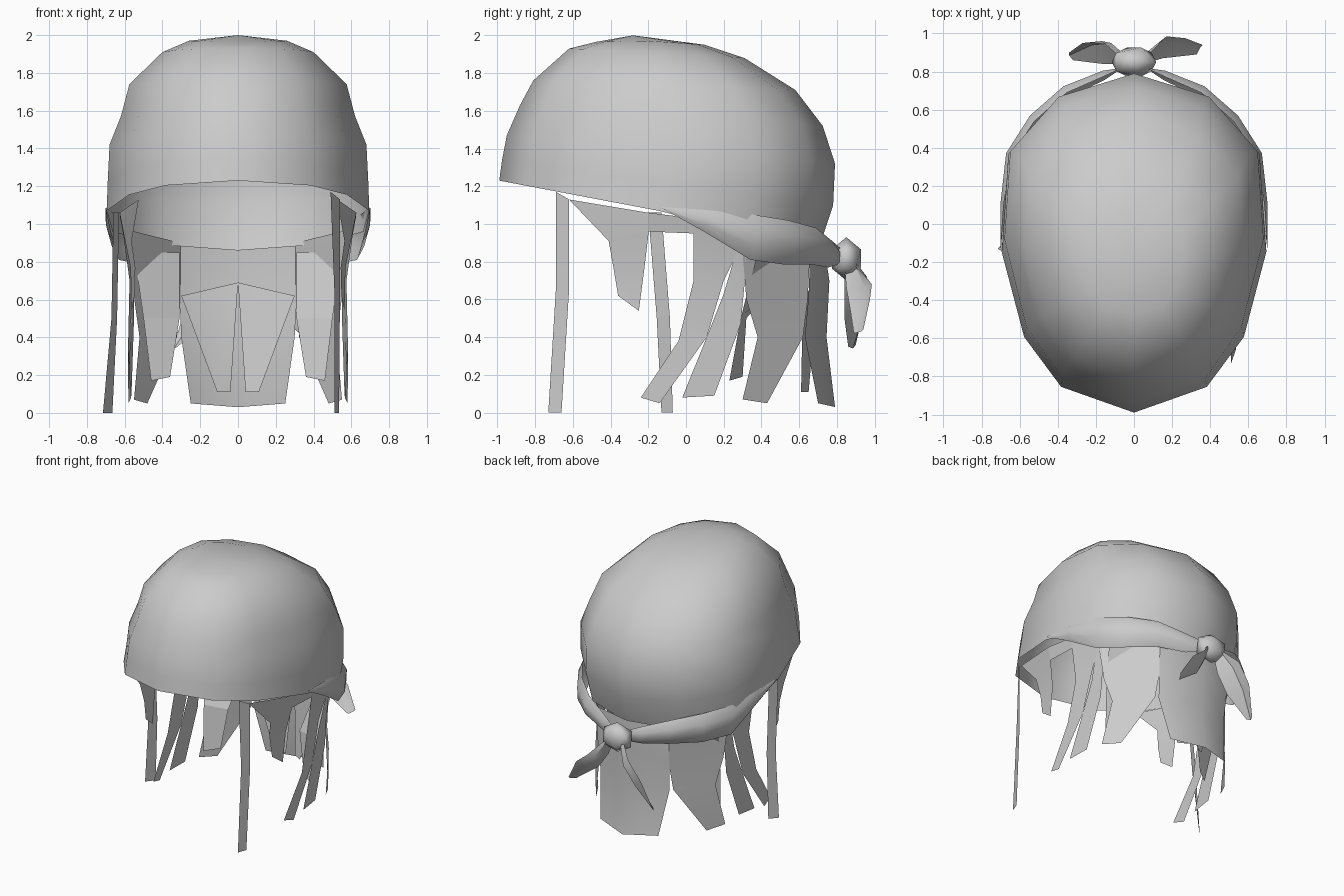
import bpy, bmesh, math
from mathutils import Vector


def make(name, verts, faces, mirror=False, angle=50):
    me = bpy.data.meshes.new(name)
    me.from_pydata(verts, [], faces)
    bm = bmesh.new()
    bm.from_mesh(me)
    bmesh.ops.remove_doubles(bm, verts=bm.verts, dist=0.0005)
    bmesh.ops.recalc_face_normals(bm, faces=bm.faces)
    bm.to_mesh(me)
    bm.free()
    ob = bpy.data.objects.new(name, me)
    bpy.context.collection.objects.link(ob)
    if mirror:
        ob.modifiers.new("Mirror", 'MIRROR')
    bpy.ops.object.select_all(action='DESELECT')
    ob.select_set(True)
    bpy.context.view_layer.objects.active = ob
    bpy.ops.object.shade_smooth_by_angle(angle=math.radians(angle))
    return ob


def loft(name, rows, mirror=True, angle=50):
    """Quad grid through rows of 3D points."""
    n = len(rows[0])
    verts = [p for r in rows for p in r]
    faces = [(i*n+j, i*n+j+1, (i+1)*n+j+1, (i+1)*n+j)
             for i in range(len(rows)-1) for j in range(n-1)]
    return make(name, verts, faces, mirror, angle)


# Head cloth: half rings from rim to crown, mirrored
outline = [(0, -1), (.55, -.84), (.83, -.53), (1, 0), (.955, .53), (.58, .86), (0, 1)]
# front y, front z, side half width, side z, back y, back z
rings = [(-.99, 1.23, .695, 1.07, .70, .86),
         (-.975, 1.34, .69, 1.22, .78, 1.10),
         (-.95, 1.47, .68, 1.42, .79, 1.32),
         (-.88, 1.63, .62, 1.57, .725, 1.52),
         (-.81, 1.76, .575, 1.74, .58, 1.71),
         (-.62, 1.93, .40, 1.91, .31, 1.88),
         (-.48, 1.965, .26, 1.97, .10, 1.95),
         (-.28, 2.0, 0, 2.0, -.28, 2.0)]
rows = []
for fy, fz, w, sz, by, bz in rings:
    cy, hy = (fy + by) / 2, (by - fy) / 2
    rows.append([(w*ux, cy + hy*uy, sz + ((bz - sz)*uy if uy > 0 else (sz - fz)*uy))
                 for ux, uy in outline])
loft("head_cloth", rows)

# Folded band around the back: x, y, top z, bottom z, bulge
band = [(.70, -.13, 1.09, 1.085, 0), (.69, .10, 1.075, .96, .012),
        (.655, .36, 1.05, .81, .02), (.53, .55, 1.02, .785, .025),
        (.36, .70, .98, .785, .025), (.16, .785, .91, .77, .02),
        (.06, .82, .87, .79, 0)]
rows = []
for x, y, zt, zb, b in band:
    d = Vector((x, y + .1, 0)).normalized()
    row = []
    for f, k in ((0, -.5), (.3, 1), (.7, .8), (1, -1.5)):
        row.append((x + d.x*b*k, y + d.y*b*k, zt + (zb - zt)*f))
    rows.append(row)
loft("band", rows)

# Knot
bpy.ops.mesh.primitive_ico_sphere_add(subdivisions=1, radius=1, location=(0, .85, .815))
knot = bpy.context.object
knot.name = "knot"
knot.scale = (.13, .09, .115)
bpy.ops.object.shade_smooth_by_angle(angle=math.radians(50))

# Two loose tails, each a leaf with a raised middle
loft("tail_right", [[(.03, .84, .84), (.04, .88, .82), (.03, .84, .78)],
                    [(.17, .985, .68), (.13, .95, .66), (.08, .85, .66)],
                    [(.27, .975, .60), (.22, .95, .56), (.15, .87, .55)],
                    [(.36, .94, .44), (.35, .93, .43), (.33, .89, .42)]], False)
loft("tail_left", [[(-.03, .84, .84), (-.04, .88, .82), (-.03, .84, .78)],
                   [(-.17, .96, .72), (-.12, .95, .66), (-.07, .84, .64)],
                   [(-.27, .95, .58), (-.22, .94, .52), (-.16, .84, .50)],
                   [(-.34, .90, .36), (-.34, .885, .34), (-.32, .86, .35)]], False)


# Hair: ribbons draped just inside the cloth outline
def drape(y, z):
    pts = [(-1, .3), (-.7, .5), (-.4, .595), (-.1, .645), (.35, .60), (.66, .32), (.8, 0)]
    for (a, xa), (b, xb) in zip(pts, pts[1:]):
        if y <= b:
            x = xa + (xb - xa)*(y - a)/(b - a)
            break
    k = 1 - .09*min(1, max(0, (1.07 - z)/.3))
    return (x*k, y, z)


side_hair = {
    "temple_hair": [(-.62, 1.13, -.2, 1.06), (-.41, .91, -.2, .94),
                    (-.385, .77, -.22, .77), (-.36, .62, -.25, .54)],
    "ear_hair": [(-.2, 1.06, .04, 1.03), (-.2, .96, .04, .95)],
    "side_lock_front": [(.04, 1.03, .29, .97), (.04, .95, .28, .86), (.04, .70, .20, .70),
                        (-.04, .38, .11, .40), (-.24, .08, -.14, .05)],
    "side_lock_middle": [(.28, .90, .32, .90), (.20, .63, .31, .68),
                         (.11, .40, .29, .47), (-.02, .08, .15, .09)],
    "side_lock_back": [(.29, .97, .66, .90), (.32, .60, .645, .60),
                       (.38, .40, .62, .40), (.30, .07, .43, .05)],
}
for name, rs in side_hair.items():
    loft(name, [[drape(a, b), drape(c, d)] for a, b, c, d in rs], True, 30)

# Back panel and the inner locks behind it
loft("back_hair", [[(0, .73, .90), (.31, .66, .90)], [(0, .76, .70), (.31, .65, .62)],
                   [(0, .745, .40), (.30, .63, .40)], [(0, .79, .03), (.25, .70, .05)]], True, 20)
loft("inner_back_lock", [[(0, .70, .69), (.30, .62, .62)],
                         [(.04, .65, .11), (.11, .61, .11)]], True, 20)
loft("inner_side_lock", [[(.31, .62, .85), (.55, .38, .85)], [(.31, .32, .50), (.50, .29, .50)],
                         [(.36, .30, .19), (.46, .23, .17)]], True, 20)

# Single long strands, one per side
loft("right_strand", [[(.49, -.69, 1.17), (.54, -.62, 1.13)],
                      [(.51, -.69, .65), (.54, -.62, .65)],
                      [(.51, -.73, 0), (.535, -.66, 0)]], False, 20)
loft("left_strand", [[(-.66, -.20, 1.06), (-.63, -.13, 1.06)],
                     [(-.67, -.155, .50), (-.64, -.085, .50)],
                     [(-.715, -.13, 0), (-.665, -.07, 0)]], False, 20)
